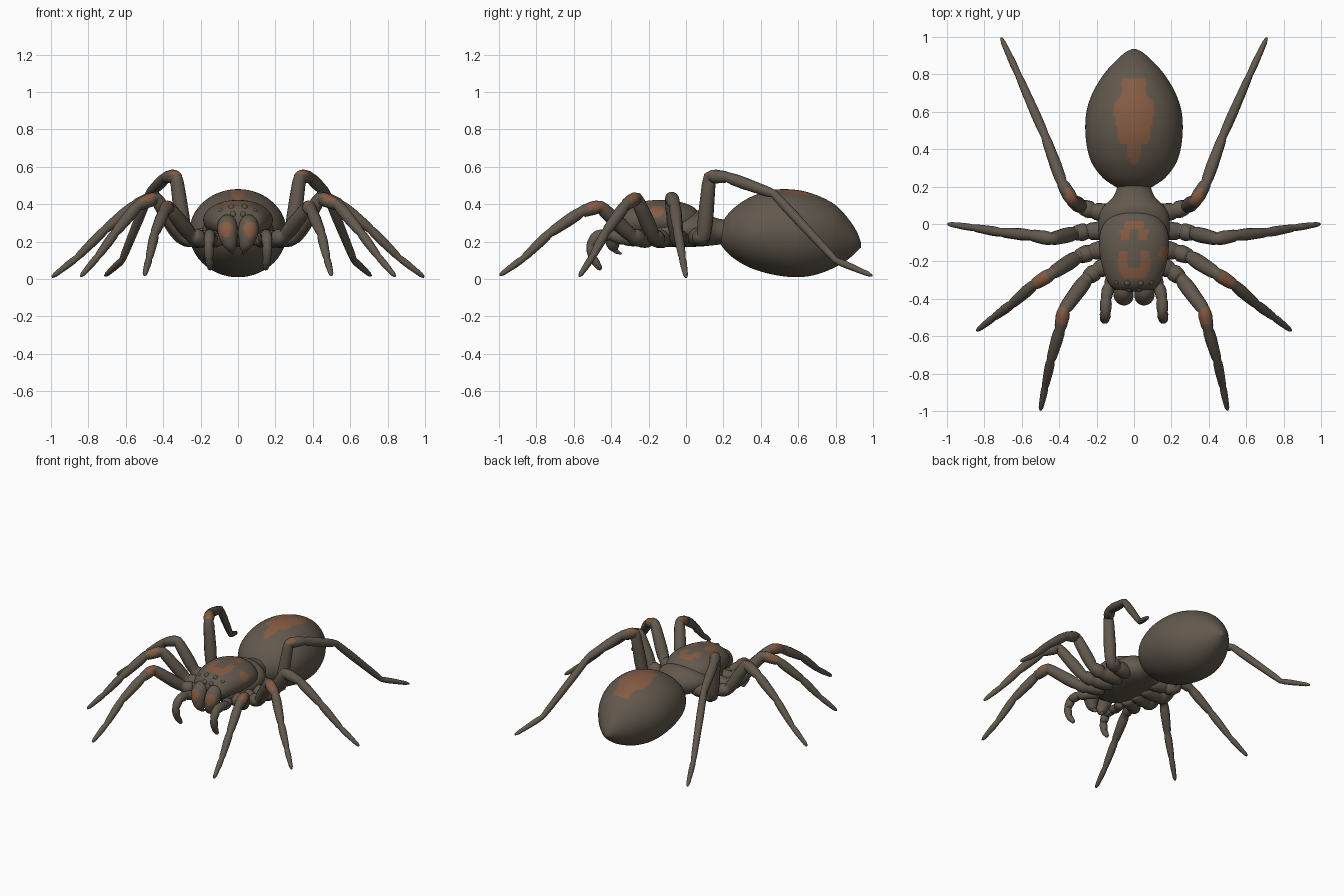
import bpy, bmesh, math
from mathutils import Vector as V


def material(name, rgb):
    m = bpy.data.materials.new(name)
    m.diffuse_color = (*rgb, 1)
    return m


BROWN = material("grey brown", (0.122, 0.099, 0.074))
RUST = material("rust marking", (0.235, 0.105, 0.056))


def loft(name, rings, rule=None):
    """Skin closed rings of points; faces passing the rule get the rust colour."""
    bm = bmesh.new()
    vs = [[bm.verts.new(p) for p in r] for r in rings]
    n = len(vs[0])
    for a, b in zip(vs, vs[1:]):
        for i in range(n):
            j = (i + 1) % n
            bm.faces.new((a[i], a[j], b[j], b[i]))
    bm.faces.new(vs[0])
    bm.faces.new(vs[-1])
    bmesh.ops.recalc_face_normals(bm, faces=bm.faces)
    for f in bm.faces:
        f.smooth = True
        if rule and rule(f.calc_center_median()):
            f.material_index = 1
    me = bpy.data.meshes.new(name)
    bm.to_mesh(me)
    bm.free()
    me.materials.append(BROWN)
    me.materials.append(RUST)
    ob = bpy.data.objects.new(name, me)
    bpy.context.collection.objects.link(ob)
    return ob


def smooth(pts, sub):
    """Catmull-Rom interpolation of tuples."""
    pts = [V(p) for p in pts]
    out = []
    for i in range(len(pts) - 1):
        b, c = pts[i], pts[i + 1]
        a = pts[i - 1] if i else b
        d = pts[i + 2] if i + 2 < len(pts) else c
        for k in range(sub):
            t = k / sub
            out.append(b + 0.5 * t * ((c - a) + t * ((2 * a - 5 * b + 4 * c - d)
                       + t * (3 * b - a - 3 * c + d))))
    return out + [pts[-1]]


def body(name, stations, segs, sub, rule=None):
    """Body lofted along y; stations are (y, half width, bottom, top)."""
    rings = []
    for y, w, zb, zt in smooth(stations, sub):
        rings.append([(w * math.cos(2 * math.pi * i / segs), y,
                       (zb + zt) / 2 + (zt - zb) / 2 * math.sin(2 * math.pi * i / segs))
                      for i in range(segs)])
    return loft(name, rings, rule)


def tube(name, pts, radii, segs=14, rule=None):
    pts = [V(p) for p in pts]
    side = (pts[-1] - pts[0]).cross(V((0, 0, 1))).normalized()
    rings = []
    for i, (p, r) in enumerate(zip(pts, radii)):
        t = (pts[min(i + 1, len(pts) - 1)] - pts[max(i - 1, 0)]).normalized()
        u = (side - t * side.dot(t)).normalized()
        v = t.cross(u)
        rings.append([p + r * (u * math.cos(2 * math.pi * k / segs) + v * math.sin(2 * math.pi * k / segs))
                      for k in range(segs)])
    return loft(name, rings, rule)


def limb(name, joints, radii, rule=None):
    """Jointed limb: every segment swells and pinches in at its joints."""
    pts, rad = [], []
    for i in range(len(joints) - 1):
        a, b = V(joints[i]), V(joints[i + 1])
        ra, rb = radii[i], radii[i + 1]
        for t, k in ((0.0, 0.84), (0.14, 1.0), (0.35, 1.08), (0.65, 1.04), (0.88, 1.0)):
            pts.append(a.lerp(b, t))
            rad.append((ra + (rb - ra) * t) * k)
    return tube(name, pts + [V(joints[-1])], rad + [radii[-1] * 0.5], rule=rule)


# Abdomen with a saddle marking along its back
MARK = [(0.32, 0.015), (0.36, 0.03), (0.425, 0.04), (0.44, 0.08), (0.5, 0.085), (0.6, 0.112),
        (0.66, 0.1), (0.70, 0.062), (0.775, 0.062)]


def saddle(c):
    if c.z < 0.3:
        return False
    for (y0, w0), (y1, w1) in zip(MARK, MARK[1:]):
        if y0 <= c.y < y1:
            return abs(c.x) < w0 + (w1 - w0) * (c.y - y0) / (y1 - y0)
    return False


body("abdomen", [(0.185, 0.07, 0.19, 0.29), (0.2, 0.1, 0.165, 0.315), (0.25, 0.17, 0.115, 0.375),
                 (0.34, 0.232, 0.062, 0.436), (0.46, 0.258, 0.025, 0.476), (0.59, 0.256, 0.01, 0.477),
                 (0.7, 0.222, 0.025, 0.448), (0.8, 0.162, 0.065, 0.395), (0.87, 0.1, 0.108, 0.32),
                 (0.915, 0.05, 0.15, 0.25), (0.935, 0.012, 0.168, 0.195)], 128, 8, saddle)


# Carapace with a mask marking
def mask(c):
    x, y = abs(c.x), c.y
    if c.z < 0.31:
        return False
    front = -0.29 < y < -0.15 and x < 0.085 - max(0, -0.24 - y) * 0.6 and (x > 0.035 or y < -0.235)
    back = (-0.03 < y < 0.02 and x < 0.05) or (-0.09 < y <= -0.03 and 0.025 < x < 0.075)
    spot = (c - V((0.15, -0.155, 0.355))).length < 0.04
    return front or back or spot


body("carapace", [(-0.36, 0.06, 0.26, 0.32), (-0.35, 0.105, 0.235, 0.36), (-0.31, 0.14, 0.22, 0.395),
                  (-0.22, 0.172, 0.21, 0.417), (-0.12, 0.186, 0.21, 0.423), (-0.03, 0.176, 0.21, 0.412),
                  (0.04, 0.13, 0.22, 0.385), (0.075, 0.07, 0.24, 0.345)], 96, 8, mask)

# Underside of the thorax and waist
body("thorax", [(-0.32, 0.07, 0.22, 0.29), (-0.27, 0.14, 0.19, 0.31), (-0.12, 0.18, 0.172, 0.33),
                (0.02, 0.19, 0.172, 0.36), (0.09, 0.165, 0.175, 0.365), (0.14, 0.115, 0.18, 0.335),
                (0.19, 0.092, 0.185, 0.32), (0.24, 0.09, 0.185, 0.32)], 40, 4)

# Legs: joint positions on the right side and their radii
LEGS = {
    "first_leg": ([(0.10, -0.20, 0.22), (0.20, -0.25, 0.215), (0.25, -0.29, 0.23), (0.375, -0.46, 0.39),
                   (0.395, -0.56, 0.36), (0.445, -0.73, 0.245), (0.475, -0.87, 0.11), (0.50, -0.995, 0.02)],
                  (0.385, -0.49, 0.39)),
    "second_leg": ([(0.10, -0.12, 0.22), (0.23, -0.15, 0.21), (0.30, -0.175, 0.23), (0.44, -0.265, 0.435),
                    (0.535, -0.325, 0.395), (0.655, -0.43, 0.25), (0.75, -0.50, 0.12), (0.84, -0.57, 0.015)],
                   (0.5, -0.30, 0.43)),
    "third_leg": ([(0.10, -0.03, 0.22), (0.25, -0.04, 0.21), (0.32, -0.05, 0.235), (0.44, -0.08, 0.44),
                   (0.55, -0.06, 0.395), (0.71, -0.045, 0.265), (0.86, -0.02, 0.115), (0.995, 0.0, 0.01)],
                  None),
    "fourth_leg": ([(0.10, 0.05, 0.23), (0.22, 0.07, 0.225), (0.285, 0.095, 0.22), (0.33, 0.125, 0.55),
                    (0.385, 0.22, 0.545), (0.475, 0.47, 0.455), (0.62, 0.80, 0.10), (0.71, 0.995, 0.018)],
                   (0.33, 0.14, 0.58)),
}
LEG_R = [0.05, 0.045, 0.04, 0.036, 0.032, 0.026, 0.02, 0.012]


def flip(points, s):
    return [(s * p[0], *p[1:]) for p in points]


def near(spot, r):
    return lambda c: (c - V(spot)).length < r


for s, side in ((1, "right"), (-1, "left")):
    for name, (joints, spot) in LEGS.items():
        rule = near((s * spot[0], spot[1], spot[2] + 0.015), 0.05) if spot else None
        limb(f"{name}_{side}", flip(joints, s), LEG_R, rule)

    # Feelers beside the jaws
    limb("feeler_" + side, flip([(0.10, -0.26, 0.21), (0.135, -0.33, 0.21), (0.15, -0.40, 0.235),
                                 (0.152, -0.475, 0.235), (0.157, -0.51, 0.18), (0.155, -0.497, 0.11),
                                 (0.147, -0.455, 0.05)], s),
         [0.035, 0.03, 0.03, 0.029, 0.026, 0.023, 0.013])

    # Jaws with rust fronts, and fangs
    jaw = smooth(flip([(0.055, -0.31, 0.315, 0.03), (0.057, -0.355, 0.295, 0.05), (0.055, -0.38, 0.25, 0.054),
                       (0.045, -0.39, 0.20, 0.042), (0.034, -0.385, 0.165, 0.026), (0.03, -0.38, 0.15, 0.01)], s), 5)
    tube("jaw_" + side, [p[:3] for p in jaw], [p[3] for p in jaw], 28,
         near((s * 0.07, -0.43, 0.268), 0.043))
    fang = smooth(flip([(0.035, -0.385, 0.18, 0.018), (0.034, -0.375, 0.15, 0.014),
                        (0.025, -0.345, 0.135, 0.004)], s), 4)
    tube("fang_" + side, [p[:3] for p in fang], [p[3] for p in fang], 10)

    # Eyes as small bumps on the head
    for i, (x, y, z, r) in enumerate([(0.026, -0.345, 0.345, 0.018), (0.065, -0.338, 0.34, 0.015),
                                      (0.035, -0.315, 0.382, 0.017), (0.09, -0.31, 0.362, 0.015)]):
        bpy.ops.mesh.primitive_uv_sphere_add(segments=16, ring_count=10, radius=r, location=(s * x, y, z))
        eye = bpy.context.object
        eye.name = f"eye_{i + 1}_{side}"
        eye.data.materials.append(BROWN)
        bpy.ops.object.shade_smooth()
